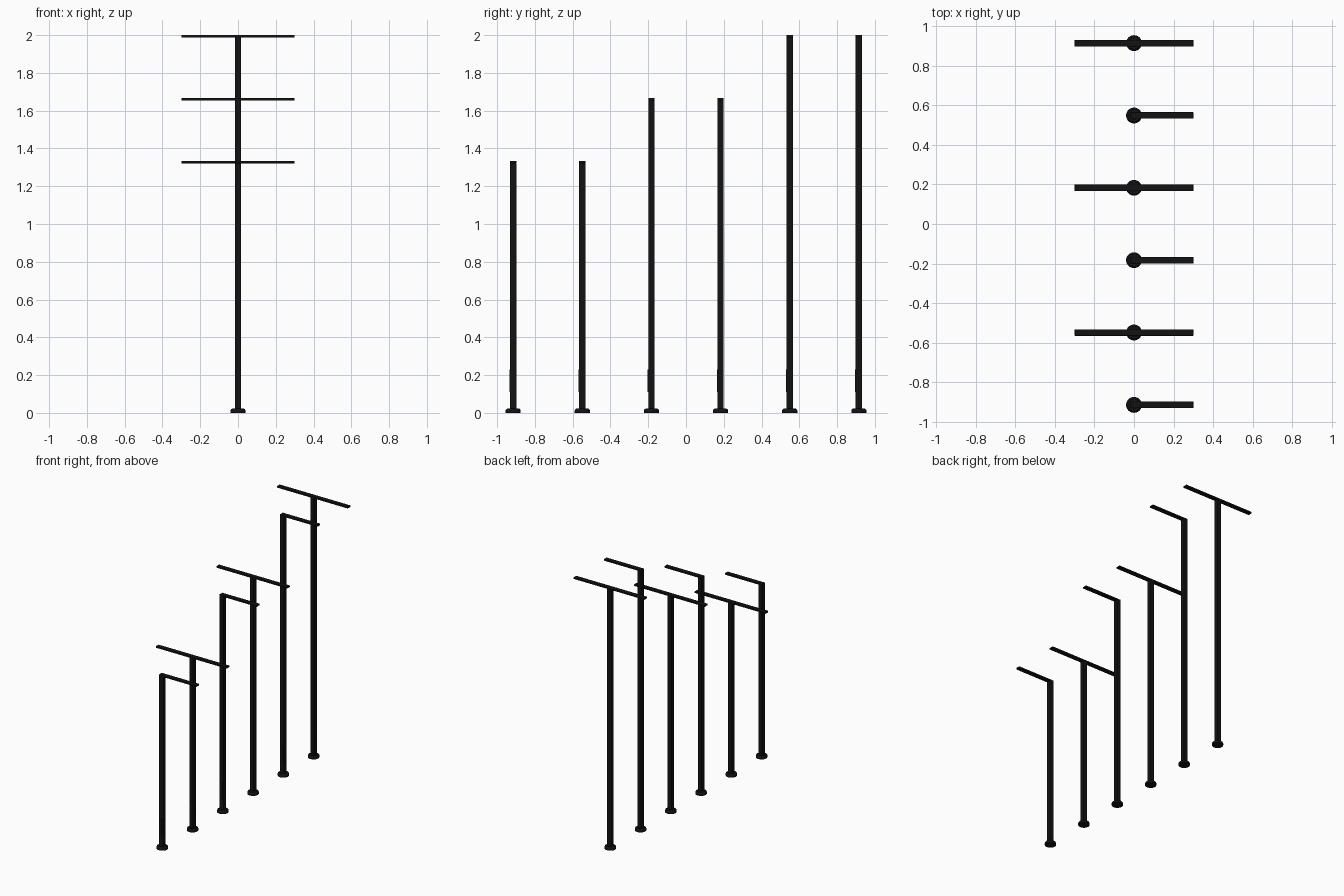
import bpy, bmesh, math

if "Cube" in bpy.data.objects:
    bpy.data.objects.remove(bpy.data.objects["Cube"])

mat = bpy.data.materials.new("black_paint")
mat.diffuse_color = (0.006, 0.006, 0.007, 1)
mat.use_nodes = True
mat.node_tree.nodes["Principled BSDF"].inputs["Base Color"].default_value = mat.diffuse_color


def finish(bm, name):
    bmesh.ops.recalc_face_normals(bm, faces=bm.faces)
    me = bpy.data.meshes.new(name)
    bm.to_mesh(me)
    bm.free()
    me.materials.append(mat)
    ob = bpy.data.objects.new(name, me)
    bpy.context.collection.objects.link(ob)
    return ob


def box(name, lo, hi, bevel=0.0):
    bm = bmesh.new()
    bmesh.ops.create_cube(bm, size=1)
    for v in bm.verts:
        for i in range(3):
            v.co[i] = lo[i] if v.co[i] < 0 else hi[i]
    if bevel:
        bmesh.ops.bevel(bm, geom=bm.edges[:], offset=bevel, segments=2,
                        profile=0.5, affect='EDGES')
    return finish(bm, name)


def lathe(name, profile, y, sides=32):
    bm = bmesh.new()
    rings = []
    for r, z in profile:
        rings.append([bm.verts.new((r * math.cos(2 * math.pi * i / sides),
                                    y + r * math.sin(2 * math.pi * i / sides), z))
                      for i in range(sides)])
    for a, b in zip(rings, rings[1:]):
        for i in range(sides):
            j = (i + 1) % sides
            bm.faces.new((a[i], a[j], b[j], b[i]))
    bm.faces.new(rings[0])
    bm.faces.new(rings[-1])
    ob = finish(bm, name)
    for p in ob.data.polygons:
        p.use_smooth = len(p.vertices) == 4
    ob.data.set_sharp_from_angle(angle=math.radians(30))
    return ob


W = 0.0165      # half width of post and arm
ARM = 0.012     # arm thickness
REACH = 0.30    # arm reach

for n in range(6):
    y = -0.915 + n * 0.366
    h = (4 + n // 2) / 3
    double = n % 2 == 1
    # round foot cover with a softened rim
    lathe(f"base_cover_{n}", [(0.04, 0), (0.04, 0.013), (0.037, 0.019), (0.031, 0.023)], y)
    # post, stopping under the arm
    box(f"post_{n}", (-W, y - W, 0.02), (W, y + W, h - ARM))
    # slim lamp arm: one-sided or two-sided
    box(f"lamp_arm_{n}", (-REACH if double else -W, y - W, h - ARM), (REACH, y + W, h), 0.001)
    # service hatch on the front of the post
    box(f"service_hatch_{n}", (-0.011, y - W - 0.003, 0.11), (0.011, y - W + 0.002, 0.23), 0.001)
